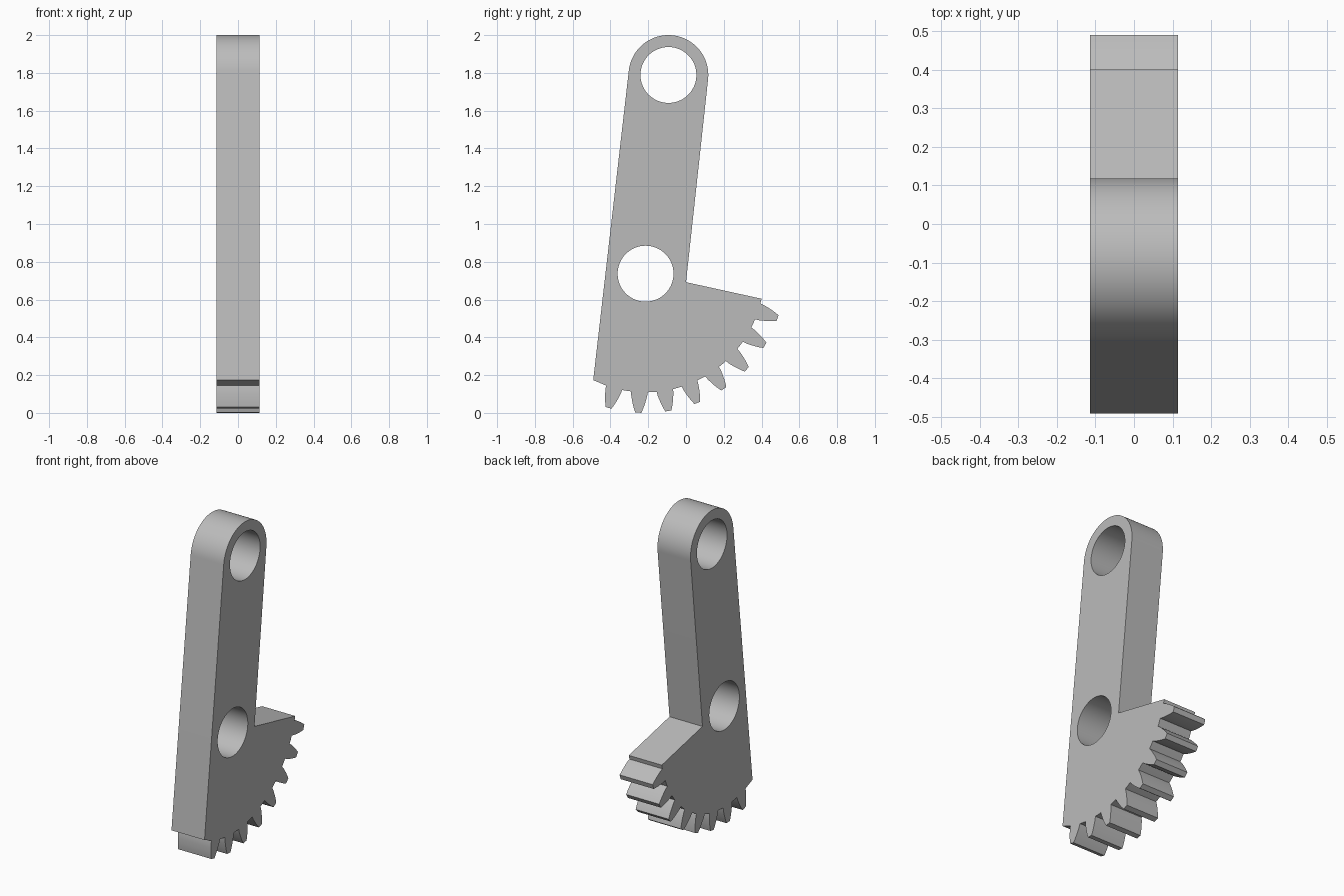
import bpy, bmesh
from math import sin, cos, radians, atan2, hypot, pi
from mathutils import Vector

cube = bpy.data.objects.get("Cube")
if cube:
    bpy.data.objects.remove(cube, do_unlink=True)

HALF = 0.1135                      # half thickness along x
PIVOT = Vector((-0.214, 0.737))    # gear centre, in (y, z)
EYE = Vector((-0.093, 1.789))      # centre of the rounded top
BORE, EYE_R = 0.148, 0.211
ROOT, TIP = 0.628, 0.737

steel = bpy.data.materials.new("grey_steel")
steel.use_nodes = True
GREY = (0.5, 0.5, 0.5, 1)
steel.diffuse_color = GREY
steel.node_tree.nodes["Principled BSDF"].inputs["Base Color"].default_value = GREY


def polar(centre, r, deg):
    a = radians(deg)
    return centre + Vector((cos(a), sin(a))) * r


def prism(name, outline, half):
    """Extrude a (y, z) outline along x."""
    bm = bmesh.new()
    face = bm.faces.new([bm.verts.new((-half, p.x, p.y)) for p in outline])
    ext = bmesh.ops.extrude_face_region(bm, geom=[face])
    verts = [v for v in ext["geom"] if isinstance(v, bmesh.types.BMVert)]
    bmesh.ops.translate(bm, verts=verts, vec=(2 * half, 0, 0))
    bmesh.ops.recalc_face_normals(bm, faces=bm.faces)
    mesh = bpy.data.meshes.new(name)
    bm.to_mesh(mesh)
    bm.free()
    mesh.materials.append(steel)
    obj = bpy.data.objects.new(name, mesh)
    bpy.context.collection.objects.link(obj)
    return obj


# Rounded top of the arm, from its rear tangent to its front tangent
axis = (EYE - PIVOT).normalized()
side = atan2(-axis.x, axis.y) * 180 / pi
outline = [polar(EYE, EYE_R, side + 180 * i / 48) for i in range(49)]

# Front edge runs down to the root circle
start = outline[-1] - PIVOT
along = start.dot(axis)
across = (start - axis * along).length
outline.append(PIVOT + start - axis * (along + (ROOT**2 - across**2) ** 0.5))

# Toothed sector: (radius, half width) up one flank, mirrored down the other
flank = [(ROOT, 0.044), (0.65, 0.042), (0.672, 0.037), (0.695, 0.031),
         (0.717, 0.024), (TIP, 0.016)]
TEETH, FIRST, PITCH = 8, -105.4, 12.4
for i in range(TEETH):
    mid = FIRST + PITCH * i
    out = polar(Vector((0, 0)), 1, mid)
    tangent = Vector((-out.y, out.x))
    for sign, pts in ((-1, flank), (1, flank[::-1])):
        for r, w in pts:
            outline.append(PIVOT + out * (r * r - w * w) ** 0.5 + tangent * sign * w)
    if i < TEETH - 1:
        outline.append(polar(PIVOT, ROOT, mid + PITCH / 2))

# Upper corner of the sector and the notch where it meets the arm
outline.append(polar(PIVOT, ROOT, -12.2))
outline.append(Vector((0.0, 0.692)))
lever = prism("toothed_lever", outline, HALF)

# Two through bores
for name, centre in (("pivot_bore_cutter", PIVOT), ("top_bore_cutter", EYE)):
    cutter = prism(name, [polar(centre, BORE, 360 * i / 96) for i in range(96)], HALF * 2)
    cutter.hide_render = True
    cut = lever.modifiers.new(name, "BOOLEAN")
    cut.operation, cut.solver, cut.object = "DIFFERENCE", "EXACT", cutter
    bpy.context.view_layer.objects.active = lever
    bpy.ops.object.modifier_apply(modifier=cut.name)
    bpy.data.objects.remove(cutter, do_unlink=True)

# Smooth curved walls, keep the hard corners
bpy.ops.object.select_all(action="DESELECT")
lever.select_set(True)
bpy.context.view_layer.objects.active = lever
bpy.ops.object.shade_smooth_by_angle(angle=radians(25))
